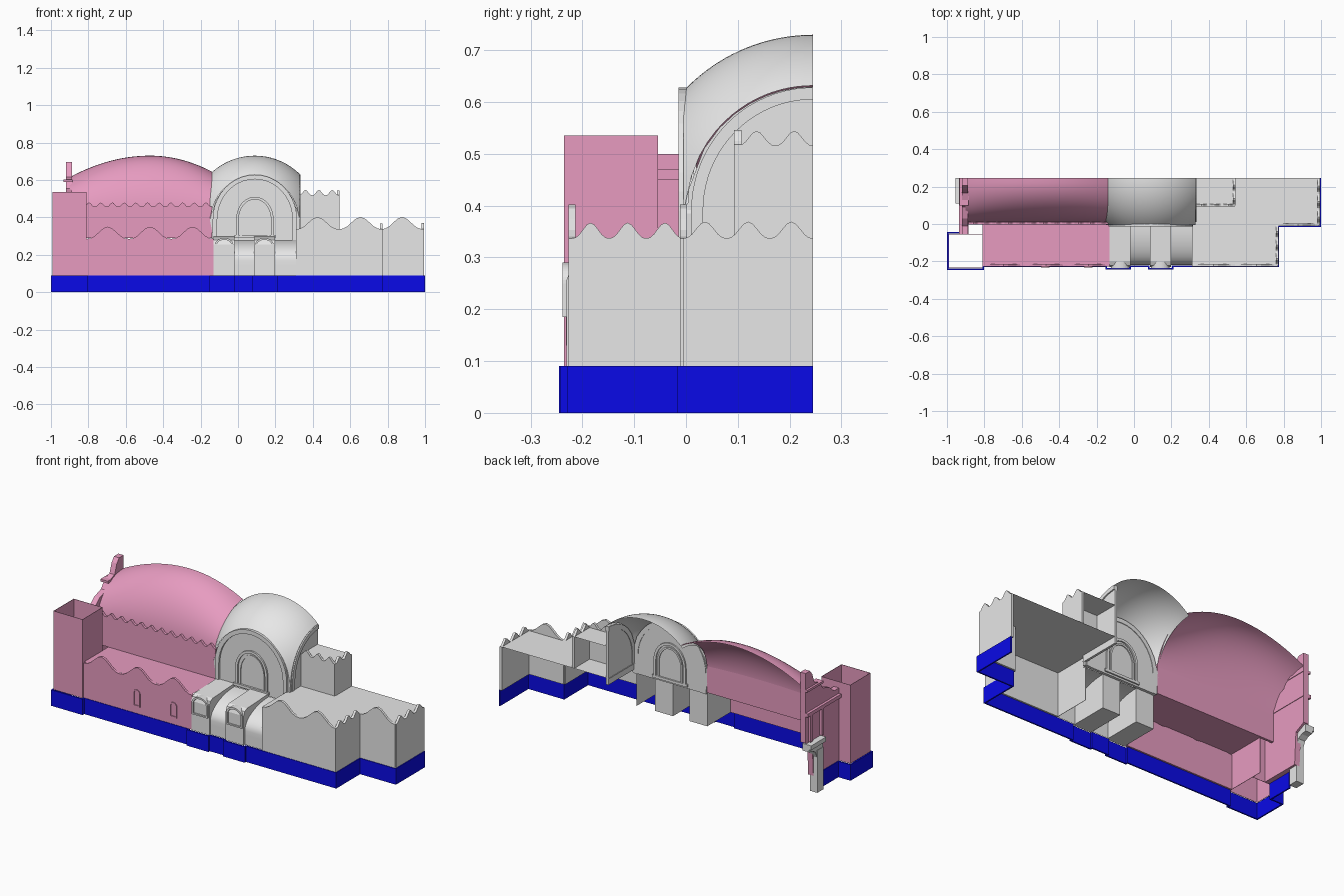
import bpy, math

cube = bpy.data.objects.get("Cube")
if cube:
    bpy.data.objects.remove(cube, do_unlink=True)


def material(name, rgb):
    m = bpy.data.materials.new(name)
    m.use_nodes = True
    m.diffuse_color = (*rgb, 1)
    m.node_tree.nodes["Principled BSDF"].inputs["Base Color"].default_value = (*rgb, 1)
    return m


PINK = material("pink_plaster", (0.8, 0.33, 0.53))
GRAY = material("pale_gray", (0.8, 0.8, 0.8))
BLUE = material("blue_plinth", (0.003, 0.003, 0.8))
BACK = 0.245          # open rear edge of the half building
GROUND = 0.09         # top of the plinth


def make(name, verts, faces, mat, thick=0, smooth=False):
    me = bpy.data.meshes.new(name)
    me.from_pydata(verts, [], faces)
    me.materials.append(mat)
    ob = bpy.data.objects.new(name, me)
    bpy.context.collection.objects.link(ob)
    if thick:
        mod = ob.modifiers.new("thickness", "SOLIDIFY")
        mod.thickness, mod.offset, mod.use_even_offset = thick, 0, True
    if smooth:
        for p in me.polygons:
            p.use_smooth = True
    return ob


def prism(name, pts, axis, a, b, mat):
    """Extrude a 2D outline (horizontal, z) along x or y from a to b."""
    put = (lambda p, d: (d, p[0], p[1])) if axis == "x" else (lambda p, d: (p[0], d, p[1]))
    n = len(pts)
    verts = [put(p, d) for d in (a, b) for p in pts]
    faces = [list(range(n))[::-1], list(range(n, 2 * n))]
    faces += [(i, (i + 1) % n, n + (i + 1) % n, n + i) for i in range(n)]
    return make(name, verts, faces, mat)


def box(name, x, y, z, mat):
    return prism(name, [(x[0], z[0]), (x[1], z[0]), (x[1], z[1]), (x[0], z[1])], "y", *y, mat)


def strip(name, path, z0, top, mat, thick=0.012):
    """Vertical wall along a path; top is a function of the point index."""
    verts = [(x, y, z0) for x, y in path]
    verts += [(x, y, top(i)) for i, (x, y) in enumerate(path)]
    n = len(path)
    return make(name, verts, [(i, i + 1, n + i + 1, n + i) for i in range(n - 1)], mat, thick)


def wavy_wall(name, p, q, z0, base, height, waves, mat, thick=0.014):
    n = waves * 10
    path = [(p[0] + (q[0] - p[0]) * i / n, p[1] + (q[1] - p[1]) * i / n) for i in range(n + 1)]
    top = lambda i: base + height * (0.5 - 0.5 * math.cos(math.tau * waves * i / n)) ** 1.3
    return strip(name, path, z0, top, mat, thick)


def roof(name, x0, x1, y0, y1, z, mat):
    return make(name, [(x0, y0, z), (x1, y0, z), (x1, y1, z), (x0, y1, z)], [(0, 1, 2, 3)], mat)


def arch(c, r, z0, spring, rise, end=math.pi, n=20):
    """Arched outline from the right foot over the crown."""
    pts = [(c + r, z0)]
    pts += [(c + r * math.cos(end * i / n), spring + rise * math.sin(end * i / n)) for i in range(n + 1)]
    return pts + ([(c - r, z0)] if end > 3 else [])


def arch_trim(name, c, r, w, z0, spring, rise, axis, a, b, mat):
    ring = arch(c, r, z0, spring, rise) + arch(c, r - w, z0, spring, rise - w)[::-1]
    return prism(name, ring, axis, a, b, mat)


def surface(name, f, nu, nv, mat):
    verts = [f(i / nu, j / nv) for i in range(nu + 1) for j in range(nv + 1)]
    w = nv + 1
    faces = [(i * w + j, (i + 1) * w + j, (i + 1) * w + j + 1, i * w + j + 1)
             for i in range(nu) for j in range(nv)]
    return make(name, verts, faces, mat, smooth=True)


# Plinth following the footprint
plinth = [(.996, BACK), (.996, -.012), (.772, -.012), (.772, -.226), (.208, -.226), (.208, -.238),
          (.08, -.238), (.08, -.226), (-.02, -.226), (-.02, -.238), (-.148, -.238), (-.148, -.226),
          (-.805, -.226), (-.805, -.241), (-.996, -.241), (-.996, -.047), (-.92, -.047), (-.92, .1)]
strip("plinth", plinth, 0, lambda i: GROUND, BLUE, 0.008)

# Open-topped corner tower
tower = [(-.81, -.055), (-.81, -.234), (-.99, -.234), (-.99, -.055), (-.81, -.055)]
strip("corner_tower", tower, GROUND, lambda i: .535, PINK, 0.002)

# Pink hall: low front range, upper wall, vault
wavy_wall("hall_front_wall", (-.81, -.22), (-.13, -.22), GROUND, .285, .065, 3, PINK)
roof("hall_low_roof", -.81, -.13, -.22, .005, .29, PINK)
strip("hall_end_wall", [(-.81, -.055), (-.81, .005)], GROUND, lambda i: .29, PINK, 0.002)
wavy_wall("hall_upper_wall", (-.89, .005), (-.14, .005), .29, .457, .022, 12, PINK)
for c, h in ((-.475, .225), (-.245, .215)):
    arch_trim("hall_window_trim", c, .022, .007, .135, h - .022, .022, "y", -.232, -.222, PINK)
    box("hall_window_sill", (c - .022, c + .022), (-.232, -.222), (.13, .137), PINK)


def hall_vault(u, v):
    x = -.9 + .76 * u
    ridge = .73 - (.11 * ((-.47 - x) / .42) ** 2 if x < -.47 else .085 * ((x + .47) / .33) ** 2)
    a = v * math.pi / 2
    return (x, BACK - .235 * math.cos(a), .41 + (ridge - .41) * math.sin(a))


surface("hall_vault", hall_vault, 24, 14, PINK)

# End facade with a stepped gable, cornices and doorway
gable = [(-.055, GROUND), (-.055, .5), (-.01, .5), (.03, .535), (.09, .555), (.12, .6), (.165, .615),
         (.185, .67), (.205, .695), (BACK, .695), (BACK, .3), (.185, .27), (.175, GROUND)]
prism("end_facade", gable, "x", -.92, -.888, PINK)
box("facade_cornice", (-.935, -.885), (-.055, BACK), (.45, .47), PINK)
box("facade_upper_cornice", (-.932, -.885), (.1, BACK), (.59, .603), PINK)
for y in (.1, .2):
    box("facade_pilaster", (-.935, -.92), (y, y + .02), (.3, .45), PINK)
box("portal_jamb", (-.945, -.9), (.12, .175), (0, .24), GRAY)
box("portal_cornice", (-.955, -.9), (.11, BACK), (.27, .295), GRAY)
prism("portal_spandrel", [(.12, .2), (.175, .2), (.19, .235), (.215, .25), (BACK, .255), (BACK, .275), (.12, .275)],
      "x", -.943, -.9, GRAY)

# Domed bay: sail vault over a square, with arched lunettes
CX, R, ZC = .09, .3426, .387


def dome_z(dx, dy):
    return ZC + math.sqrt(max(R * R - dx * dx - dy * dy, 0))


def sail_dome(u, v):
    dx, dy = -.24 + .48 * u, -.25 + .25 * v
    return (CX + dx, BACK + dy, dome_z(dx, dy))


surface("sail_dome", sail_dome, 32, 16, GRAY)
steps = [-.24 + .03 * i for i in range(17)]
front = [(CX + d, dome_z(d, -.25) - .002) for d in steps]
prism("front_lunette", [(-.13, .28)] + front + [(.325, .28)], "y", -.003, .012, GRAY)
side = [(BACK + d, dome_z(.24, d) - .002) for d in steps[:9]]
prism("side_lunette", [(-.003, .3)] + side + [(BACK, .3)], "x", .315, .328, GRAY)
arch_trim("front_arch_trim", CX, .225, .024, .28, .39, .238, "y", -.014, .015, GRAY)
arch_trim("lunette_window_trim", CX, .1, .014, .3, .39, .12, "y", -.012, .02, GRAY)
arch_trim("lunette_window_inner_trim", CX, .078, .01, .3, .385, .1, "y", -.008, .018, GRAY)
box("lunette_sill", (-.02, .2), (-.014, .02), (.29, .305), GRAY)
half = arch(BACK, -.235, .34, .39, .238, math.pi / 2) + arch(BACK, -.212, .34, .39, .215, math.pi / 2)[::-1]
prism("side_arch_trim", half, "x", .312, .335, GRAY)


# Curved apron roof below the dome, with two window buttresses
def apron(u, v):
    x = -.13 + .44 * u
    if v < .2:
        return (x, -.22, GROUND + (.17 - GROUND) * v / .2)
    a = (v - .2) / .8 * math.pi / 2
    return (x, -.005 - .215 * math.cos(a), .17 + .11 * math.sin(a))


surface("curved_apron", apron, 1, 15, GRAY)
buttress = [(-.231, GROUND), (-.231, .255), (-.222, .278), (-.2, .288), (-.005, .297), (-.005, GROUND)]
for x in (-.13, .085):
    prism("window_buttress", buttress, "x", x, x + .112, GRAY)
    c = x + .056
    arch_trim("buttress_window_trim", c, .05, .01, .19, .25, .04, "y", -.238, -.2, GRAY)
    box("buttress_window_sill", (c - .05, c + .05), (-.238, -.2), (.185, .193), GRAY)

# Gray wing: stepped block with wavy parapets
TOP = .337
wavy_wall("wing_front_wall", (.31, -.22), (.77, -.22), GROUND, TOP, .065, 2, GRAY)
wavy_wall("wing_step_wall", (.765, -.22), (.765, -.005), GROUND, TOP, .03, 3, GRAY)
wavy_wall("wing_far_front_wall", (.765, -.005), (.99, -.005), GROUND, TOP, .065, 1, GRAY)
wavy_wall("wing_end_wall", (.988, -.005), (.988, BACK), GROUND, TOP, .032, 3, GRAY)
strip("wing_inner_wall", [(.31, -.22), (.31, 0)], GROUND, lambda i: TOP, GRAY, 0.002)
roof("wing_roof", .31, .77, -.22, BACK, TOP, GRAY)
roof("wing_far_roof", .77, .99, -.005, BACK, TOP, GRAY)

# Small upper block beside the dome
wavy_wall("upper_block_front", (.325, .1), (.54, .1), TOP, .518, .028, 3, GRAY)
wavy_wall("upper_block_side", (.535, .1), (.535, BACK), TOP, .516, .028, 2, GRAY)
roof("upper_block_roof", .325, .535, .1, BACK, .516, GRAY)
